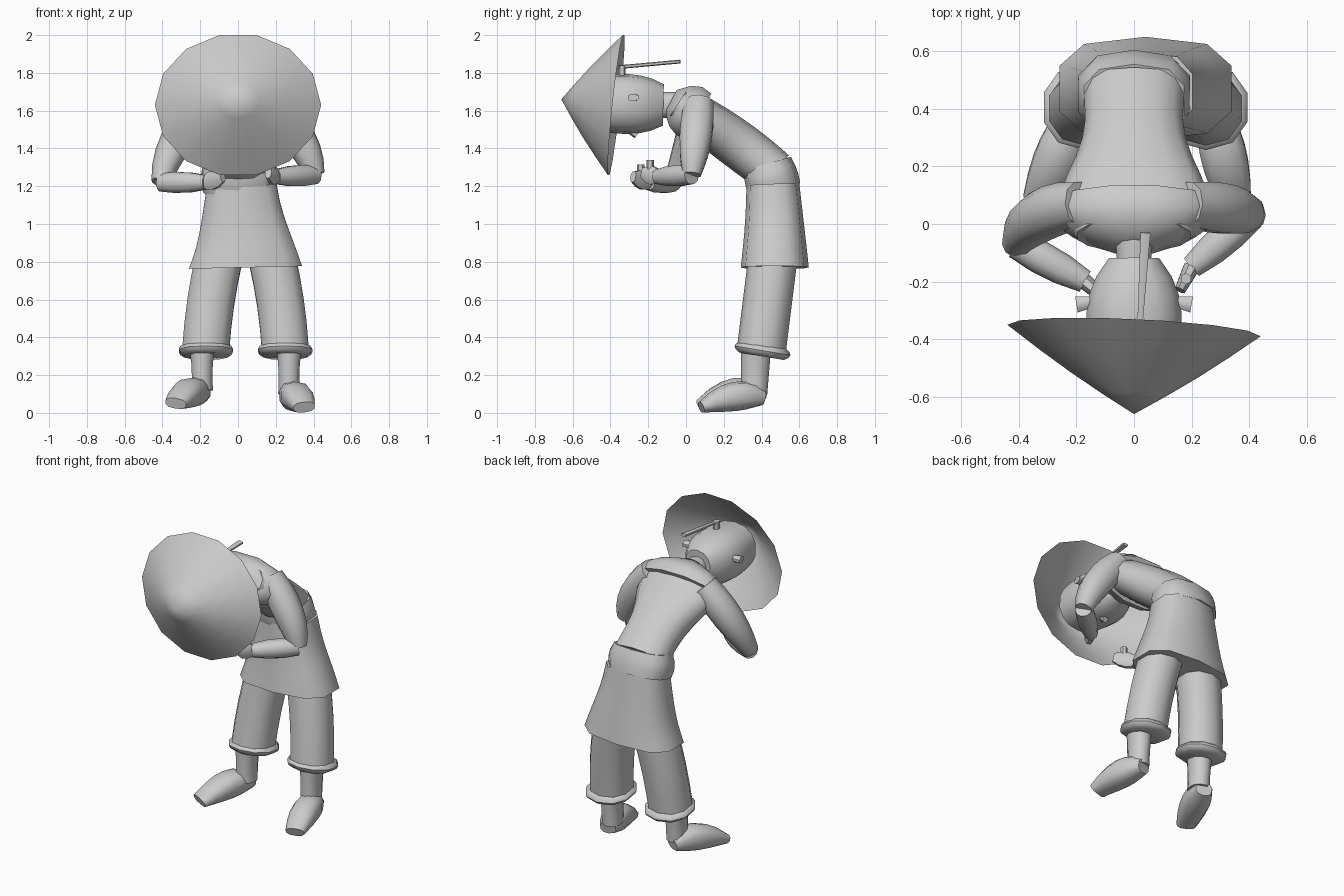
import bpy, bmesh, math
from mathutils import Vector

cube = bpy.data.objects.get("Cube")
if cube:
    bpy.data.objects.remove(cube, do_unlink=True)

clay = bpy.data.materials.new("plain_grey")
clay.use_nodes = True
clay.diffuse_color = (0.6, 0.6, 0.6, 1)
clay.node_tree.nodes["Principled BSDF"].inputs["Base Color"].default_value = clay.diffuse_color

ACROSS = Vector((1, 0, 0))
FORWARD = Vector((0, -1, 0))
UP = Vector((0, 0, 1))


def blend(values, factor):
    """Smoothly mix a list of control values (numbers or vectors)."""
    values = list(values)
    while len(values) > 1:
        values = [a + (b - a) * factor for a, b in zip(values, values[1:])]
    return values[0]


def bridge(bm, loops):
    for lower, upper in zip(loops, loops[1:]):
        count = len(lower)
        for k in range(count):
            following = (k + 1) % count
            bm.faces.new((lower[k], lower[following], upper[following], upper[k]))


def finish(bm, name):
    bmesh.ops.recalc_face_normals(bm, faces=bm.faces)
    mesh = bpy.data.meshes.new(name)
    bm.to_mesh(mesh)
    bm.free()
    mesh.materials.append(clay)
    part = bpy.data.objects.new(name, mesh)
    bpy.context.collection.objects.link(part)
    bpy.ops.object.select_all(action="DESELECT")
    part.select_set(True)
    bpy.context.view_layer.objects.active = part
    bpy.ops.object.shade_smooth_by_angle(angle=math.radians(50))


def rounded(value, square):
    """Push a circle coordinate outward to make a squarer section."""
    return math.copysign(abs(value) ** square, value)


def tube(name, path, widths, depths=None, side=ACROSS, sides=10, square=0.9, steps=6):
    """Capped tube along a curved path, with widths and depths blended along it."""
    bm = bmesh.new()
    path = [Vector(point) for point in path]
    depths = depths or widths
    centres = [blend(path, i / steps) for i in range(steps + 1)]
    loops = []
    for i, centre in enumerate(centres):
        tangent = (centres[min(i + 1, steps)] - centres[max(i - 1, 0)]).normalized()
        wide = (side - tangent * side.dot(tangent)).normalized()
        deep = tangent.cross(wide)
        wide = wide * blend(widths, i / steps)
        deep = deep * blend(depths, i / steps)
        loop = []
        for k in range(sides):
            angle = math.tau * (k + 0.5) / sides
            offset = wide * rounded(math.cos(angle), square) + deep * rounded(math.sin(angle), square)
            loop.append(bm.verts.new(centre + offset))
        loops.append(loop)
    bridge(bm, loops)
    bm.faces.new(loops[0])
    bm.faces.new(loops[-1])
    finish(bm, name)


def conical_hat(tip, hub, width, height, sides=14, bands=4):
    """Very slightly domed cone whose open, tilted rim faces the head."""
    bm = bmesh.new()
    loops = []
    for band in range(bands):
        factor = band / bands + 1 / bands
        dome = FORWARD * 0.01 * math.sin(math.pi * factor)
        loop = []
        for k in range(sides):
            angle = math.tau * k / sides
            across, up = math.cos(angle), math.sin(angle)
            rim = hub + ACROSS * width * across + UP * height * up
            rim += FORWARD * (0.02 * across - 0.04 * up)
            loop.append(bm.verts.new(tip.lerp(rim, factor) + dome))
        loops.append(loop)
    bridge(bm, loops)
    peak = bm.verts.new(tip)
    for k in range(sides):
        bm.faces.new((peak, loops[0][k], loops[0][(k + 1) % sides]))
    finish(bm, "conical_hat")


conical_hat(Vector((0, -0.66, 1.66)), Vector((0, -0.37, 1.63)), width=0.44, height=0.38)

# Head, face and neck
tube("head", [(0, -0.12, 1.63), (0, -0.5, 1.64)], widths=[0.09, 0.2, 0.17, 0.15],
     depths=[0.11, 0.18, 0.16, 0.14], sides=14, square=0.85)
tube("neck", [(0, -0.16, 1.63), (0, 0, 1.63)], widths=[0.06, 0.07], depths=[0.07])
tube("nose", [(0, -0.3, 1.5), (0, -0.26, 1.47)], widths=[0.02], sides=6, steps=1)
for hand, tag in ((1, "left"), (-1, "right")):
    tube(tag + "_ear", [(0.14 * hand, -0.27, 1.67), (0.2 * hand, -0.28, 1.67)],
         widths=[0.02, 0.03], depths=[0.02], side=FORWARD, sides=8, steps=1)

# Hair queue sticking out behind the hat
tube("hair_queue", [(0.02, -0.36, 1.83), (0.04, -0.03, 1.86)], widths=[0.01, 0.02],
     depths=[0.01], sides=6, steps=1)
tube("queue_root", [(0.02, -0.34, 1.77), (0.02, -0.34, 1.84)], widths=[0.02], sides=6, steps=1)

# Bent torso and shawl collar
tube("torso", [(0, 0.47, 1.27), (0, 0.22, 1.47), (0, -0.04, 1.64)],
     widths=[0.18, 0.18, 0.1, 0.4, 0.2], depths=[0.12, 0.14, 0.1], sides=14, steps=8)
tube("collar", [(0, 0.07, 1.57), (0, -0.08, 1.65)], widths=[0.28, 0.34, 0.08],
     depths=[0.14, 0.18, 0.07], sides=12, steps=3)

# Waist sash and tunic skirt
tube("waist_sash", [(0, 0.47, 1.18), (0, 0.43, 1.32)], widths=[0.19, 0.22, 0.18],
     depths=[0.14, 0.15, 0.13], square=0.75, steps=3)
tube("tunic_skirt", [(0.02, 0.46, 1.21), (0.02, 0.47, 1), (0.04, 0.47, 0.9), (0.04, 0.47, 0.77)],
     widths=[0.19, 0.24, 0.31], depths=[0.14, 0.18], square=0.7)

# Legs: trousers, rolled cuffs, ankles and splayed feet
for hand, tag in ((1, "left"), (-1, "right")):
    hip = Vector((0.04 + 0.14 * hand, 0.46, 0.82))
    shin = Vector((0.04 + 0.21 * hand, 0.4, 0.34))
    knee = hip.lerp(shin, 0.5) + ACROSS * 0.02 * hand
    ankle = Vector((0.04 + 0.23 * hand, 0.37, 0.34))
    heel = Vector((0.04 + 0.23 * hand, 0.41, 0.09 - 0.01 * hand))
    toe = Vector((0.01 + 0.34 * hand, 0.08, 0.04 - 0.01 * hand))
    instep = heel.lerp(toe, 0.4) + UP * 0.06
    tube(tag + "_trouser", [hip, knee, shin], widths=[0.13], steps=4)
    tube(tag + "_cuff", [shin - UP * 0.04, shin + UP * 0.02 - FORWARD * 0.01],
         widths=[0.12, 0.18, 0.12], steps=4)
    tube(tag + "_ankle", [ankle, heel + FORWARD * 0.05 + UP * 0.02], widths=[0.07, 0.05, 0.06],
         depths=[0.08, 0.07], steps=3)
    tube(tag + "_foot", [heel, instep, toe], widths=[0.05, 0.11, 0.06],
         depths=[0.04, 0.12, 0.03], square=0.8)

# Arms: sleeve, forearm, hand and thumb, the right one reaching further in
wrists = {"left": Vector((0.2, -0.15, 1.25)), "right": Vector((-0.17, -0.2, 1.22))}
reaches = {"left": Vector((-0.04, -0.08, 0.02)), "right": Vector((0.09, -0.08, 0.03))}
for hand, tag in ((1, "left"), (-1, "right")):
    elbow = Vector((0.41 * hand, 0.05 * hand - 0.02, 1.24 + 0.02 * hand))
    wrist = wrists[tag]
    fingers = wrist + reaches[tag]
    palm = wrist.lerp(fingers, 0.5)
    tube(tag + "_sleeve", [(0.18 * hand, 0.07, 1.63), (0.36 * hand, 0.05, 1.45), elbow],
         widths=[0.08, 0.11, 0.05], side=FORWARD)
    tube(tag + "_forearm", [elbow, wrist], widths=[0.05, 0.07, 0.04], side=UP, steps=3)
    tube(tag + "_hand", [wrist, fingers], widths=[0.04, 0.07, 0.03], depths=[0.03, 0.02],
         side=UP, sides=8, steps=3)
    tube(tag + "_thumb", [palm, palm + UP * 0.08], widths=[0.02], sides=6, steps=1)
